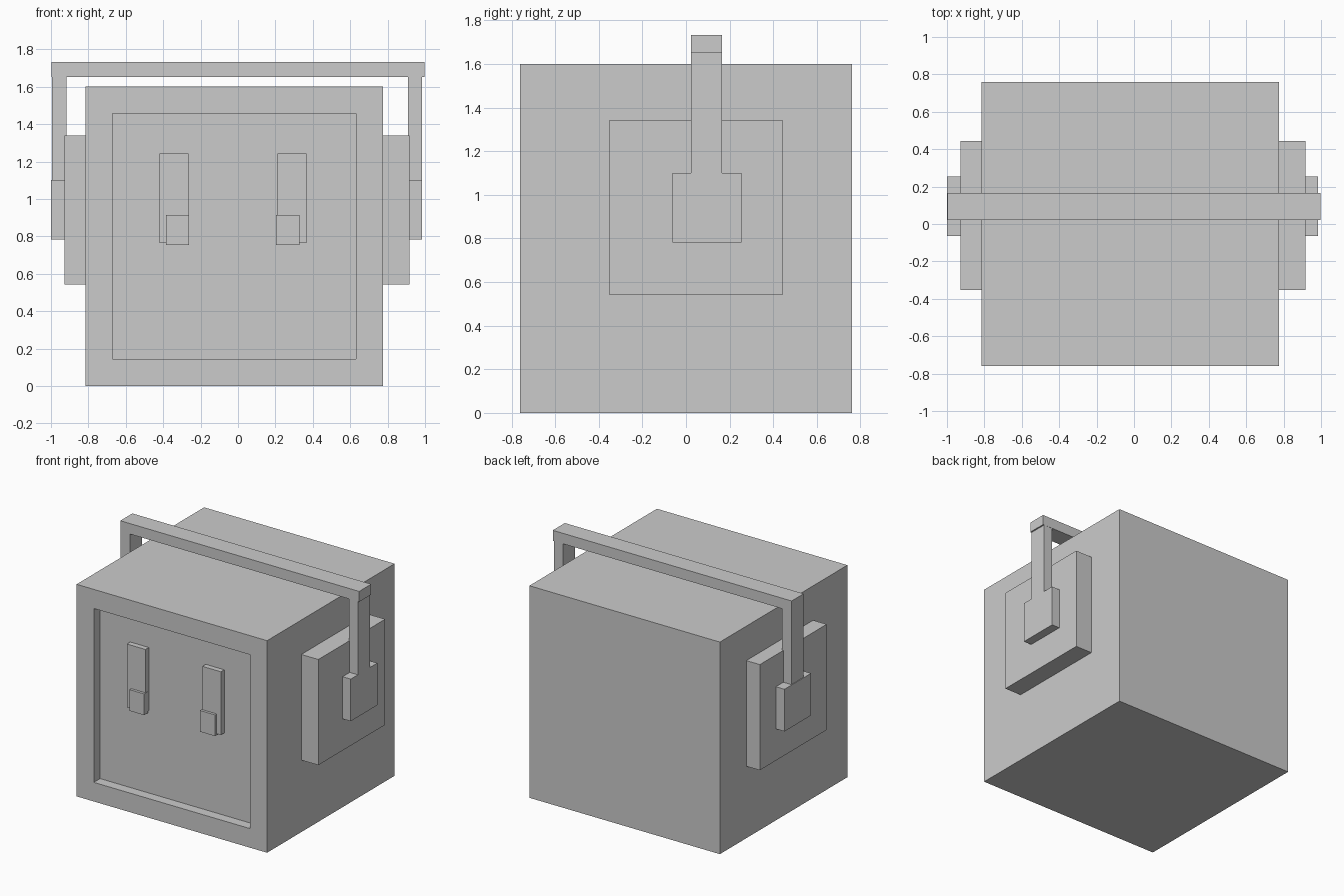
import bpy, bmesh

if "Cube" in bpy.data.objects:
    bpy.data.objects.remove(bpy.data.objects["Cube"])


def box(name, x, y, z):
    """Axis-aligned block from (min, max) pairs."""
    mesh = bpy.data.meshes.new(name)
    bm = bmesh.new()
    bmesh.ops.create_cube(bm, size=1)
    for v in bm.verts:
        for i, (lo, hi) in enumerate((x, y, z)):
            v.co[i] = lo if v.co[i] < 0 else hi
    bm.to_mesh(mesh)
    bm.free()
    obj = bpy.data.objects.new(name, mesh)
    bpy.context.collection.objects.link(obj)
    return obj


# Head block with a recessed square face panel
head = box("head", (-0.815, 0.775), (-0.76, 0.76), (0, 1.6))
bm = bmesh.new()
bm.from_mesh(head.data)
bm.normal_update()
front = min(bm.faces, key=lambda f: f.calc_center_median().y)
bmesh.ops.inset_region(bm, faces=[front], thickness=0.144, use_even_offset=True)
bmesh.ops.inset_region(bm, faces=[front], thickness=0.0, depth=0.0)
for v in front.verts:
    v.co.y += 0.075
bmesh.ops.remove_doubles(bm, verts=bm.verts, dist=1e-4)
bm.to_mesh(head.data)
bm.free()

# Eyes with a small pupil block at the lower end of each
for side, eye_x, pupil_x in (("left", (-0.42, -0.265), (-0.385, -0.262)),
                             ("right", (0.21, 0.365), (0.203, 0.33))):
    box(f"eye_{side}", eye_x, (-0.725, -0.68), (0.765, 1.242))
    box(f"pupil_{side}", pupil_x, (-0.745, -0.70), (0.755, 0.915))

# Ear pads, outer caps and headband posts on both sides
for side, pad, cap, post in (
        ("left", (-0.928, -0.815), (-1.0, -0.928), (-0.995, -0.918)),
        ("right", (0.775, 0.917), (0.917, 0.985), (0.91, 0.985))):
    box(f"ear_pad_{side}", pad, (-0.352, 0.445), (0.543, 1.34))
    box(f"ear_cap_{side}", cap, (-0.063, 0.254), (0.782, 1.1))
    box(f"band_post_{side}", post, (0.022, 0.165), (1.1, 1.655))

# Headband across the top
box("headband", (-0.998, 0.996), (0.022, 0.166), (1.653, 1.732))
